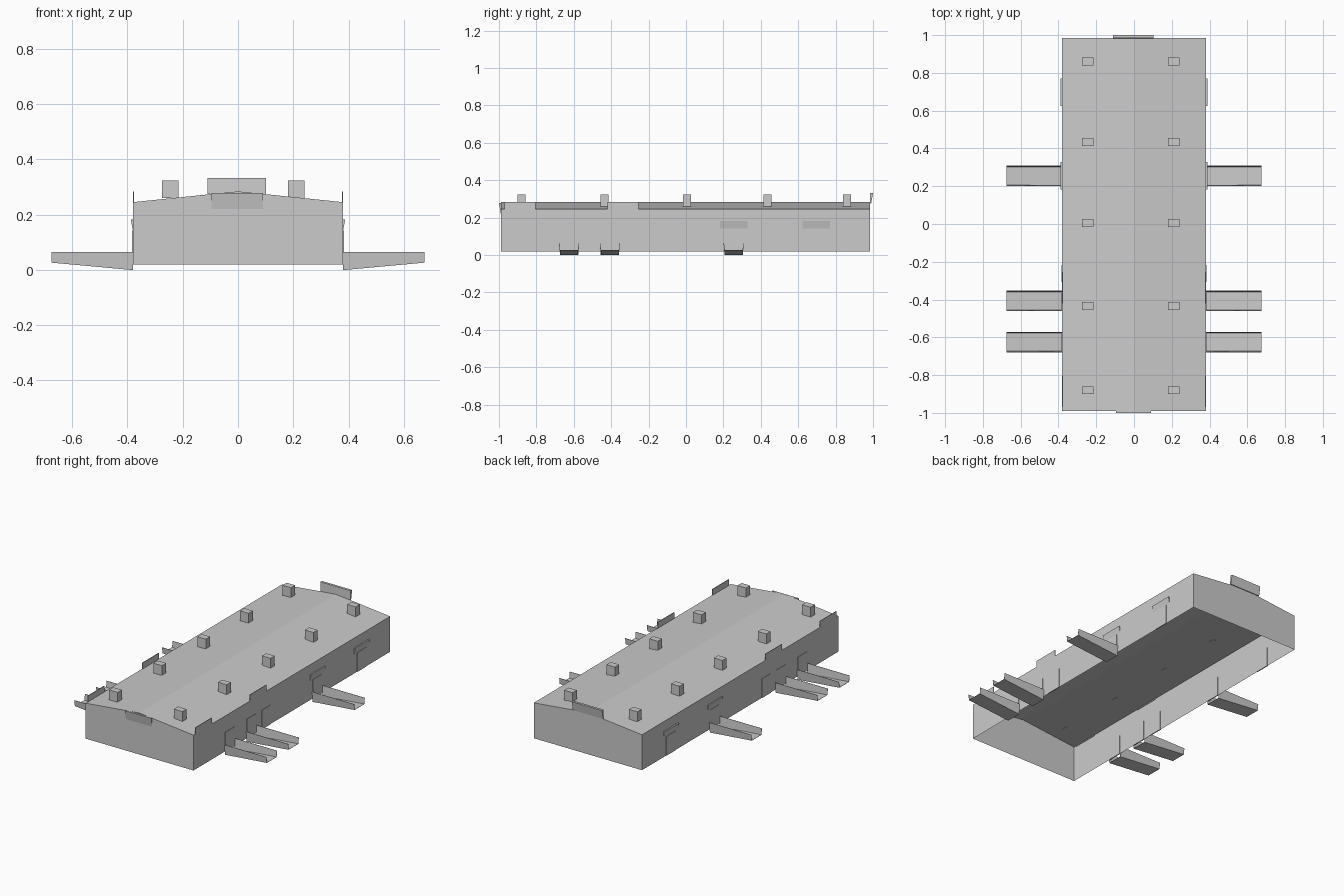
import bpy, bmesh

if "Cube" in bpy.data.objects:
    bpy.data.objects.remove(bpy.data.objects["Cube"])

grey = bpy.data.materials.new("light_grey")
grey.diffuse_color = (0.6, 0.6, 0.6, 1)
grey.use_nodes = True
grey.node_tree.nodes["Principled BSDF"].inputs["Base Color"].default_value = grey.diffuse_color


def make(name, verts, faces, recalc=True):
    me = bpy.data.meshes.new(name)
    me.from_pydata(verts, [], faces)
    if recalc:
        bm = bmesh.new()
        bm.from_mesh(me)
        bmesh.ops.recalc_face_normals(bm, faces=bm.faces)
        bm.to_mesh(me)
        bm.free()
    me.materials.append(grey)
    ob = bpy.data.objects.new(name, me)
    bpy.context.collection.objects.link(ob)
    return ob


def prism(name, profile, place, a, b, skip=()):
    """Extrude a 2D profile from a to b; place(p, t) maps to 3D, skip drops side faces."""
    n = len(profile)
    verts = [place(p, t) for t in (a, b) for p in profile]
    faces = [tuple(range(n)), tuple(range(n, 2 * n))]
    faces += [(i, (i + 1) % n, n + (i + 1) % n, n + i) for i in range(n) if i not in skip]
    return make(name, verts, faces)


def along_y(p, t):
    return (p[0], t, p[1])


def along_x(p, t):
    return (t, p[0], p[1])


def box(name, x0, x1, y0, y1, z0, z1):
    return prism(name, [(x0, z0), (x1, z0), (x1, z1), (x0, z1)], along_y, y0, y1)


W, Y0, Y1, BASE, EAVE, RIDGE = 0.38, -0.99, 0.985, 0.02, 0.245, 0.284

# Building shell: gabled hall, open underneath
prism("hall_shell", [(-W, BASE), (W, BASE), (W, EAVE), (0, RIDGE), (-W, EAVE)],
      along_y, Y0, Y1, skip=(0,))

# Roof vent boxes in two rows
for x in (-0.245, 0.21):
    for y in (-0.88, -0.435, 0.005, 0.435, 0.86):
        box("roof_vent", x - 0.03, x + 0.03, y - 0.021, y + 0.021, 0.26, 0.323)

# End boards, leaning outward at the top
prism("front_board", [(Y0, 0.22), (Y0 - 0.01, 0.278), (Y0, 0.278)], along_x, -0.095, 0.09)
prism("back_board", [(Y1 - 0.002, 0.275), (Y1 + 0.005, 0.275), (1.0, 0.333), (Y1, 0.333)],
      along_x, -0.11, 0.102)

for s in (-1, 1):
    # Raised wall panels above the eaves
    for y0, y1 in ((-0.97, -0.805), (-0.42, -0.255)):
        box("parapet_panel", s * 0.376, s * W, y0, y1, 0.24, 0.284)
    # Doors
    for y in (-0.625, -0.41, -0.262, 0.253, 0.697):
        box("side_door", s * (W - 0.003), s * (W + 0.003), y - 0.046, y + 0.046, BASE, 0.142)
    # Slanted awnings
    for y in (0.255, 0.697):
        prism("door_awning", [(s * W, 0.143), (s * 0.388, 0.183), (s * W, 0.183)],
              along_y, y - 0.073, y + 0.073)
    # Loading ramps: sloping floor with thin side rails
    for y in (-0.625, -0.407, 0.255):
        xi, xo = s * W, s * 0.675
        verts, faces = [], []
        for x, z in ((xi, 0.0), (xo, 0.027)):
            verts += [(x, y - 0.053, 0.065), (x, y - 0.048, z),
                      (x, y + 0.048, z), (x, y + 0.053, 0.065)]
        faces = [(i, i + 1, i + 5, i + 4) for i in range(3)]
        ramp = make("loading_ramp", verts, faces)
        mod = ramp.modifiers.new("sheet", 'SOLIDIFY')
        mod.thickness = 0.002
        mod.offset = 0
